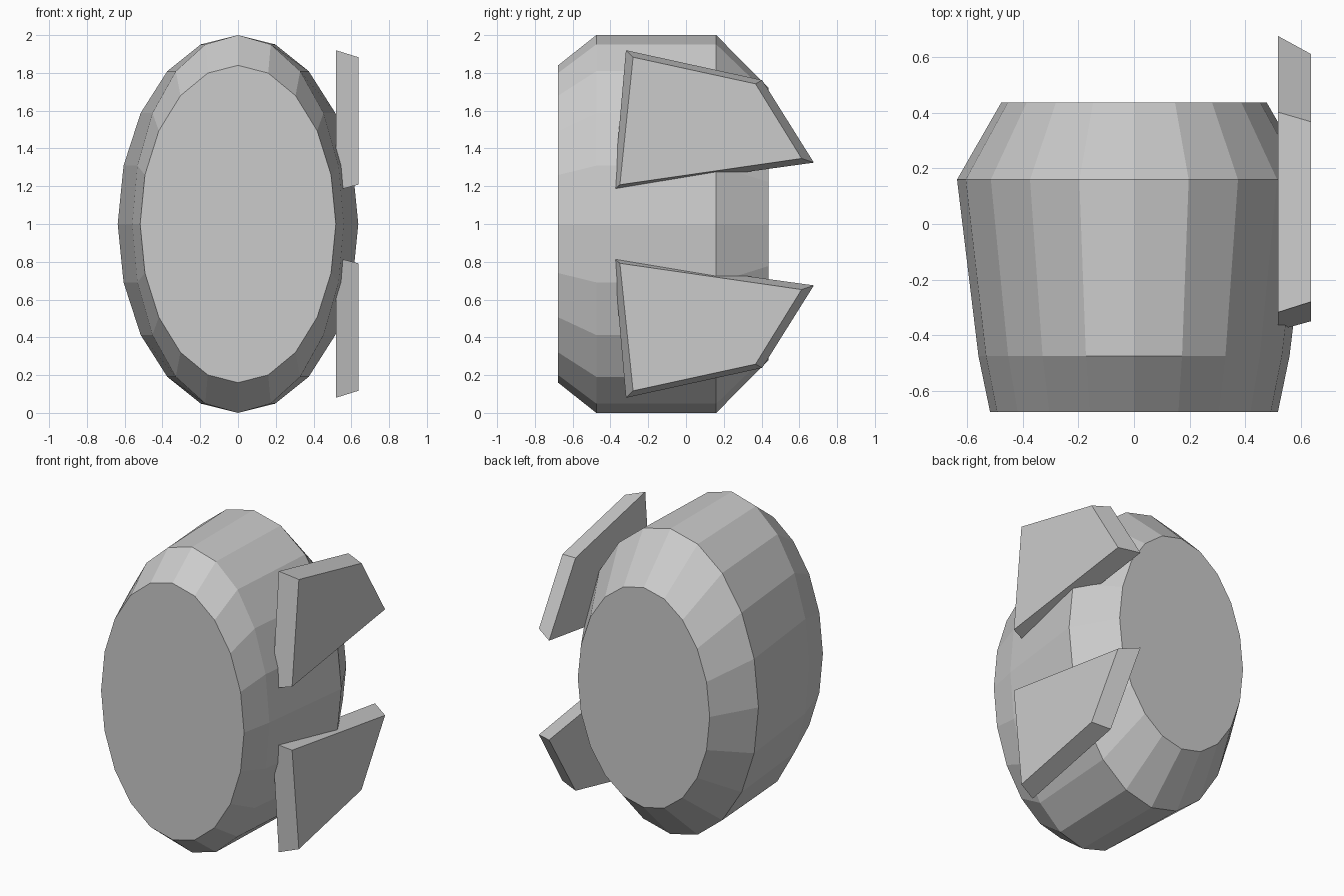
import bpy, bmesh
from math import sin, cos, pi

if "Cube" in bpy.data.objects:
    bpy.data.objects.remove(bpy.data.objects["Cube"])


def loft(name, rings):
    """Skin closed rings of equal point count and cap both ends."""
    bm = bmesh.new()
    loops = [[bm.verts.new(p) for p in ring] for ring in rings]
    n = len(loops[0])
    for a, b in zip(loops, loops[1:]):
        for i in range(n):
            j = (i + 1) % n
            bm.faces.new((a[i], a[j], b[j], b[i]))
    bm.faces.new(loops[0])
    bm.faces.new(loops[-1])
    bmesh.ops.recalc_face_normals(bm, faces=bm.faces)
    mesh = bpy.data.meshes.new(name)
    bm.to_mesh(mesh)
    bm.free()
    obj = bpy.data.objects.new(name, mesh)
    bpy.context.collection.objects.link(obj)
    return obj


def ellipse(y, rx, rz, sides=20):
    return [(rx * sin(2 * pi * i / sides), y, 1 + rz * cos(2 * pi * i / sides))
            for i in range(sides)]


# Elliptical barrel body: (y, x radius, z radius)
stations = [(-0.677, 0.518, 0.84), (-0.475, 0.56, 1.0),
            (0.16, 0.637, 1.0), (0.437, 0.478, 0.72)]
loft("body", [ellipse(*s) for s in stations])

# Bevelled side panels, mirrored above and below the middle: (y, z)
base = [(-0.383, 1.178), (0.677, 1.325), (0.403, 1.762), (-0.318, 1.92)]
face = [(-0.35, 1.208), (0.612, 1.347), (0.368, 1.742), (-0.28, 1.883)]
for name, side in (("upper_side_panel", 1), ("lower_side_panel", -1)):
    loft(name, [[(x, y, 1 + side * (z - 1)) for y, z in outline]
                for x, outline in ((0.518, base), (0.637, face))])
